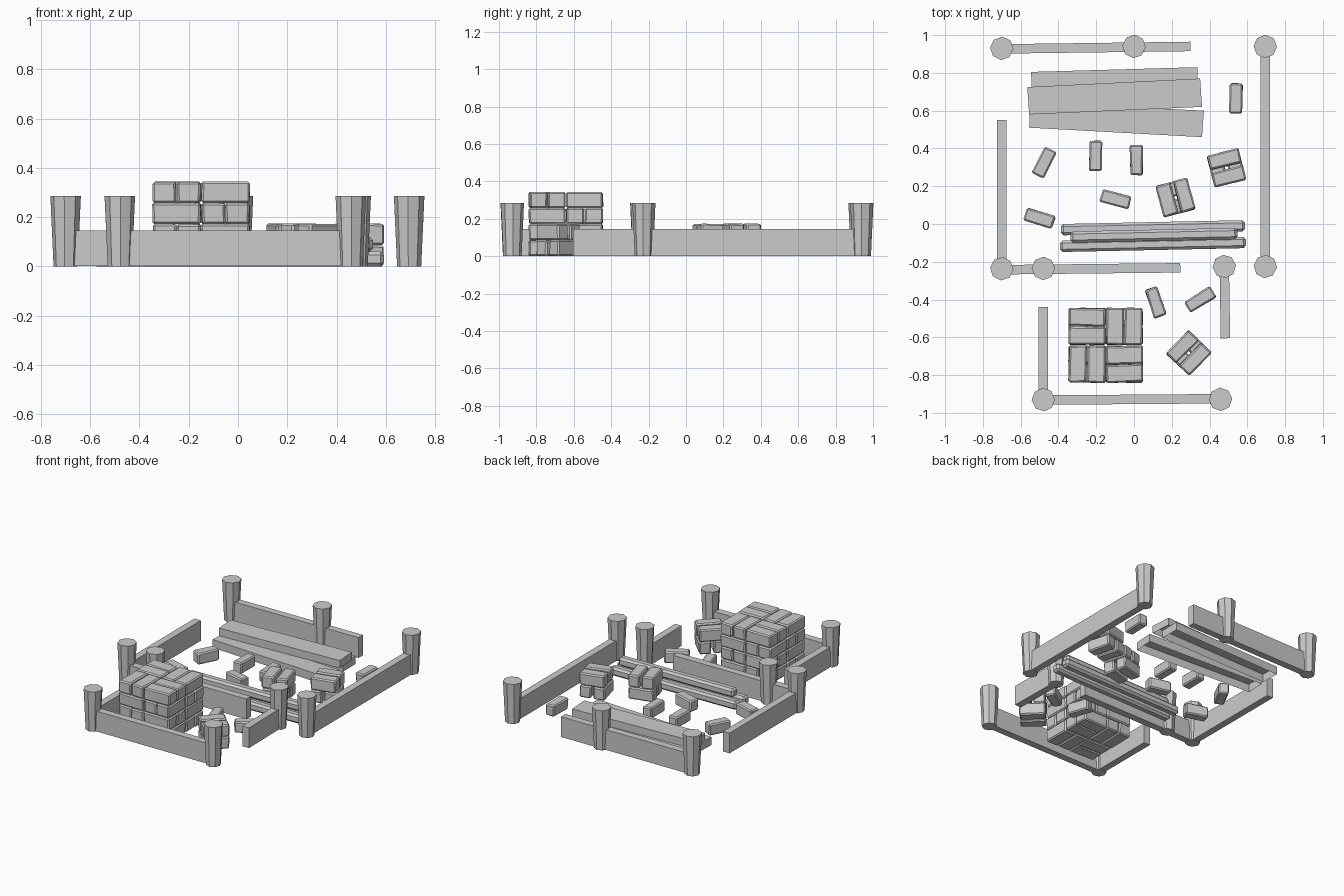
import bpy, bmesh, random
from math import radians, atan2, hypot, pi, cos, sin
from mathutils import Vector, Matrix

if "Cube" in bpy.data.objects:
    bpy.data.objects.remove(bpy.data.objects["Cube"])

random.seed(4)


def finish(bm, name, mat=Matrix()):
    bm.transform(mat)
    bmesh.ops.recalc_face_normals(bm, faces=bm.faces)
    me = bpy.data.meshes.new(name)
    bm.to_mesh(me)
    bm.free()
    ob = bpy.data.objects.new(name, me)
    bpy.context.collection.objects.link(ob)
    return ob


def place(x, y, z, deg):
    return Matrix.Translation((x, y, z)) @ Matrix.Rotation(radians(deg), 4, 'Z')


def block(name, x, y, z, size, deg=0, bevel=0.0, jitter=0.0):
    """Box resting on height z, with optional chamfer and uneven corners."""
    bm = bmesh.new()
    bmesh.ops.create_cube(bm, size=1)
    for v in bm.verts:
        v.co = Vector((v.co.x * size[0], v.co.y * size[1], (v.co.z + 0.5) * size[2]))
        v.co.x += random.uniform(-jitter, jitter)
        v.co.y += random.uniform(-jitter, jitter)
        if v.co.z > size[2] / 2:
            v.co.z += random.uniform(-jitter, jitter) * 0.6
    if bevel:
        bmesh.ops.bevel(bm, geom=bm.edges[:], offset=bevel, segments=1,
                        profile=0.5, affect='EDGES')
    return finish(bm, name, place(x, y, z, deg))


# Tapered octagonal fence posts
posts = [(-0.70, 0.93), (0.0, 0.94), (0.695, 0.94), (0.695, -0.225),
         (-0.70, -0.237), (-0.48, -0.235), (0.478, -0.225),
         (-0.48, -0.93), (0.458, -0.928)]
for x, y in posts:
    bm = bmesh.new()
    bmesh.ops.create_cone(bm, cap_ends=True, segments=8, radius1=0.049,
                          radius2=0.062, depth=0.285)
    finish(bm, "fence_post", place(x, y, 0.1425, random.uniform(-6, 6)))

# Low boundary boards between the posts
boards = [(-0.70, 0.927, 0.30, 0.94), (0.695, 0.94, 0.695, -0.225),
          (-0.70, 0.55, -0.70, -0.237), (-0.70, -0.242, 0.245, -0.232),
          (0.478, -0.225, 0.484, -0.605), (-0.48, -0.44, -0.48, -0.93),
          (-0.48, -0.932, 0.458, -0.925)]
for x1, y1, x2, y2 in boards:
    block("boundary_board", (x1 + x2) / 2, (y1 + y2) / 2, 0.002,
          (hypot(x2 - x1, y2 - y1), 0.05, 0.143),
          deg=atan2(y2 - y1, x2 - x1) * 180 / pi)

# Stacked wide planks, open underneath: four corners, bottom and top height
planks = [([(-0.555, 0.51), (0.36, 0.46), (0.37, 0.60), (-0.55, 0.645)], 0.0, 0.058),
          ([(-0.54, 0.67), (0.335, 0.69), (0.335, 0.83), (-0.545, 0.805)], 0.0, 0.058),
          ([(-0.555, 0.58), (0.36, 0.62), (0.35, 0.77), (-0.565, 0.725)], 0.058, 0.112)]
for corners, z0, z1 in planks:
    bm = bmesh.new()
    low = [bm.verts.new((x, y, z0)) for x, y in corners]
    top = [bm.verts.new((x, y, z1)) for x, y in corners]
    bm.faces.new(top)
    for i in range(4):
        j = (i + 1) % 4
        bm.faces.new((low[i], low[j], top[j], top[i]))
    finish(bm, "wide_plank")

# Pile of three chamfered beams
for x, y, z, length in [(0.10, -0.108, 0, 0.985), (0.10, -0.02, 0, 0.975),
                        (0.105, -0.06, 0.06, 0.885)]:
    block("timber_beam", x, y, z, (length, 0.06, 0.06), 1.2, bevel=0.014)


def brick(x, y, z, deg, size=(0.165, 0.072, 0.08)):
    block("brick", x, y, z, size, deg, bevel=0.008, jitter=0.003)


# Loose bricks
for x, y, deg in [(0.54, 0.665, 88), (-0.475, 0.325, 63), (-0.202, 0.36, 90),
                  (0.013, 0.338, 91), (-0.098, 0.13, -15), (-0.50, 0.03, -17),
                  (0.115, -0.415, -72), (0.35, -0.40, 31)]:
    brick(x, y, 0, deg, (0.158, 0.068, 0.08))

# Small crossed piles of four bricks
for x, y, deg in [(0.49, 0.297, 14), (0.22, 0.14, 105), (0.29, -0.683, 46)]:
    for layer in range(2):
        a = radians(deg + 90 * (1 - layer))
        for s in (-0.047, 0.047):
            brick(x - sin(a) * s, y + cos(a) * s, 0.087 * layer,
                  deg + 90 * (1 - layer), (0.17, 0.078, 0.086))

# Large brick stack: pairs in four quadrants, direction alternating per layer
for layer in range(4):
    for qx in (0, 1):
        for qy in (0, 1):
            cx, cy = -0.248 + 0.197 * qx, -0.742 + 0.2 * qy
            along_y = (qx + qy + layer) % 2 == 1
            for s in (-0.049, 0.049):
                brick(cx + (s if along_y else 0), cy + (0 if along_y else s),
                      0.086 * layer, (90 if along_y else 0) + random.uniform(-1.5, 1.5),
                      (0.195, 0.095, 0.085))
